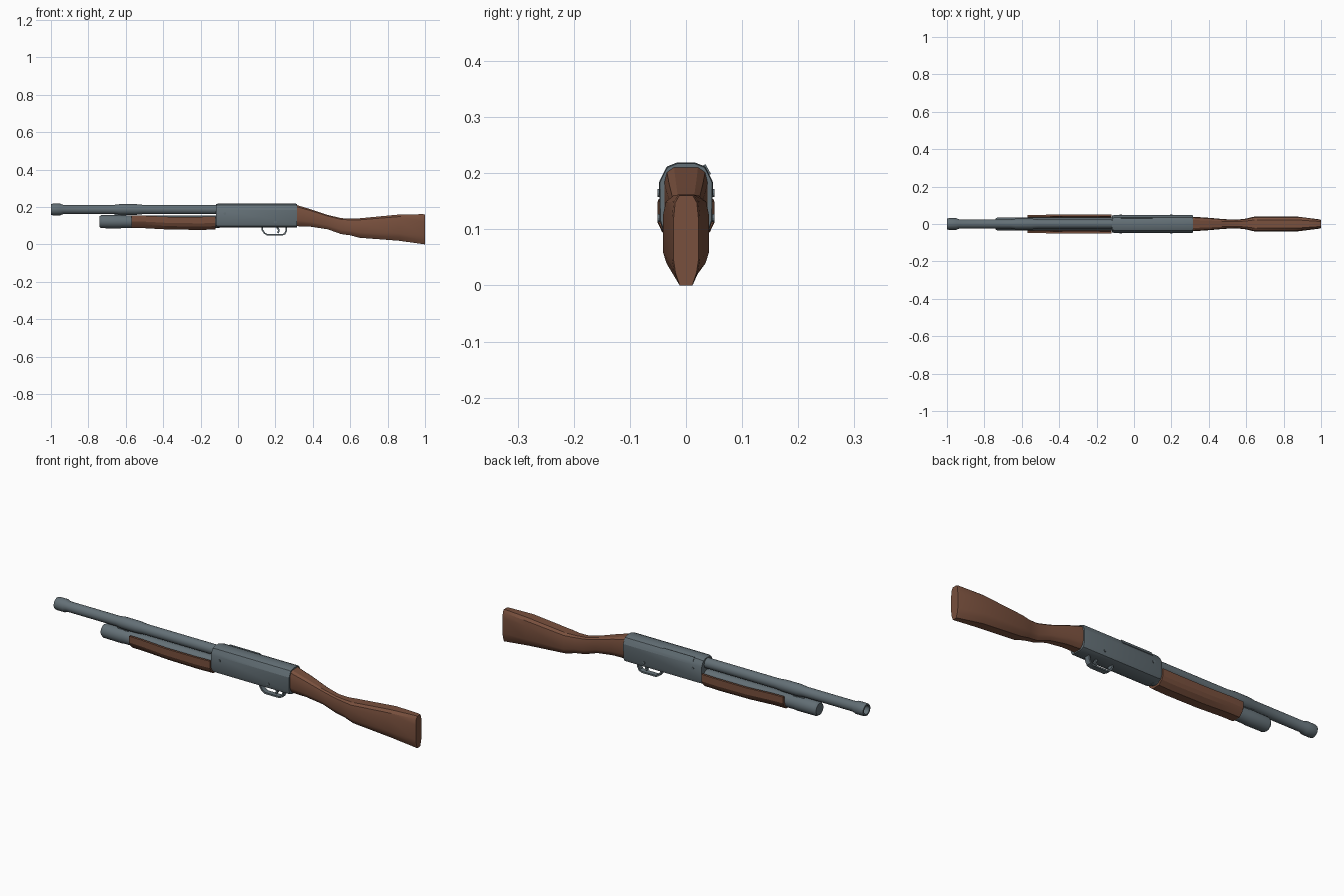
import bpy, bmesh, math

cube = bpy.data.objects.get("Cube")
if cube:
    bpy.data.objects.remove(cube)


def material(name, color):
    m = bpy.data.materials.new(name)
    m.use_nodes = True
    m.diffuse_color = color
    m.node_tree.nodes["Principled BSDF"].inputs["Base Color"].default_value = color
    return m


STEEL = material("blued steel", (0.125, 0.16, 0.18, 1))
WOOD = material("walnut wood", (0.19, 0.08, 0.047, 1))


def loft(name, rings, mat, closed=False, smooth=30):
    """Skin matching rings of points; closed joins the last ring to the first."""
    bm = bmesh.new()
    loops = [[bm.verts.new(p) for p in ring] for ring in rings]
    n = len(loops[0])
    pairs = list(zip(loops, loops[1:])) + ([(loops[-1], loops[0])] if closed else [])
    for a, b in pairs:
        for i in range(n):
            j = (i + 1) % n
            bm.faces.new((a[i], a[j], b[j], b[i]))
    if not closed:
        bm.faces.new(loops[0])
        bm.faces.new(loops[-1])
    bmesh.ops.recalc_face_normals(bm, faces=bm.faces)
    me = bpy.data.meshes.new(name)
    bm.to_mesh(me)
    bm.free()
    me.materials.append(mat)
    ob = bpy.data.objects.new(name, me)
    bpy.context.collection.objects.link(ob)
    bpy.ops.object.select_all(action="DESELECT")
    ob.select_set(True)
    bpy.context.view_layer.objects.active = ob
    bpy.ops.object.shade_smooth_by_angle(angle=math.radians(smooth))
    return ob


def turned(name, profile, z, closed=False, sides=20):
    """Round part along x from (x, radius) pairs."""
    angles = [2 * math.pi * i / sides for i in range(sides)]
    rings = [[(x, r * math.cos(a), z + r * math.sin(a)) for a in angles] for x, r in profile]
    return loft(name, rings, STEEL, closed)


def mirrored(x, half):
    """Full cross-section from its +y half, listed bottom to top."""
    return [(x, y, z) for y, z in half] + [(x, -y, z) for y, z in reversed(half)]


def box(name, x0, x1, y0, y1, z0, z1, mat):
    ring = [(y0, z0), (y1, z0), (y1, z1), (y0, z1)]
    return loft(name, [[(x, y, z) for y, z in ring] for x in (x0, x1)], mat)


# Hollow barrel with muzzle collar and front band
turned("barrel", [(-1, .029), (-.99, .031), (-.95, .031), (-.935, .025), (-.66, .025),
                  (-.63, .029), (-.55, .029), (-.51, .025), (-.1, .025),
                  (-.1, .018), (-1, .021)], .187, closed=True)

# Magazine tube with end cap, and the lug that ties it to the barrel
turned("magazine_tube", [(-.74, .029), (-.73, .035), (-.63, .036), (-.62, .034), (-.1, .034)], .122)
box("barrel_lug", -.66, -.6, -.01, .01, .145, .175, STEEL)


# Pump grip: an open-topped wooden channel around the tube
def channel(x, low, top, wide):
    outer = [(.022, low), (wide - .008, low + .018), (wide, low + .035), (wide, top)]
    inner = [(wide - .011, top), (wide - .012, low + .035), (.02, low + .012)]
    half = outer + inner
    return [(x, y, z) for y, z in half] + [(x, -y, z) for y, z in reversed(half)]


loft("pump_grip", [channel(-.57, .088, .154, .047), channel(-.5, .087, .154, .049),
                   channel(-.37, .08, .148, .051), channel(-.2, .078, .148, .051),
                   channel(-.12, .08, .15, .05)], WOOD, smooth=20)

# Receiver with chamfered top and belly and a softened front edge
HALF = [(.024, .09), (.041, .098), (.047, .115), (.048, .184), (.042, .197), (.034, .212), (.016, .219)]


def receiver_ring(x, s):
    return mirrored(x, [(y * s, .155 + (z - .155) * s) for y, z in HALF])


loft("receiver", [receiver_ring(-.118, .93), receiver_ring(-.105, 1),
                  receiver_ring(.305, 1), receiver_ring(.315, .97)], STEEL, smooth=25)

# Ejection port cover lying on the left chamfer
port = box("ejection_port", -.07, .1, -.01, .01, -.002, .003, STEEL)
port.location = (0, .037, .206)
port.rotation_euler.x = -math.radians(61)

# Pins on both sides of the receiver
for side, y in (("left", .0485), ("right", -.0485)):
    for x, z in ((-.07, .165), (.2, .12)):
        bpy.ops.mesh.primitive_cylinder_add(vertices=12, radius=.007, depth=.004,
                                            location=(x, y, z), rotation=(math.pi / 2, 0, 0))
        pin = bpy.context.object
        pin.name = side + "_receiver_pin"
        pin.data.materials.append(STEEL)


# Trigger guard: a bar swept round a rounded loop
def strip(name, path, width, thick):
    rings = []
    for i, (x, z) in enumerate(path):
        ax, az = path[max(i - 1, 0)]
        bx, bz = path[min(i + 1, len(path) - 1)]
        d = math.hypot(bx - ax, bz - az)
        nx, nz = -(bz - az) / d * thick, (bx - ax) / d * thick
        rings.append([(x + nx, -width, z + nz), (x + nx, width, z + nz),
                      (x - nx, width, z - nz), (x - nx, -width, z - nz)])
    return loft(name, rings, STEEL)


strip("trigger_guard", [(.128, .095), (.13, .078), (.142, .06), (.158, .051), (.235, .051),
                        (.25, .057), (.257, .072), (.26, .095)], .013, .004)
strip("trigger", [(.208, .095), (.217, .08), (.218, .071), (.212, .062)], .006, .005)


# Stock: chamfered sections from wrist to butt
def stock_ring(x, low, top, wide):
    h = top - low
    return mirrored(x, [(wide * .5, low), (wide * .85, low + .14 * h), (wide, low + .28 * h),
                        (wide, top - .25 * h), (wide * .88, top - .08 * h), (wide * .55, top)])


STOCK = [(.31, .098, .212, .039), (.39, .095, .188, .034), (.48, .081, .158, .026),
         (.55, .056, .141, .023), (.6, .049, .138, .029), (.65, .036, .14, .041),
         (.86, .02, .16, .041), (.99, .002, .162, .025), (1.0, .0, .16, .022)]
loft("stock", [stock_ring(*s) for s in STOCK], WOOD, smooth=25)
